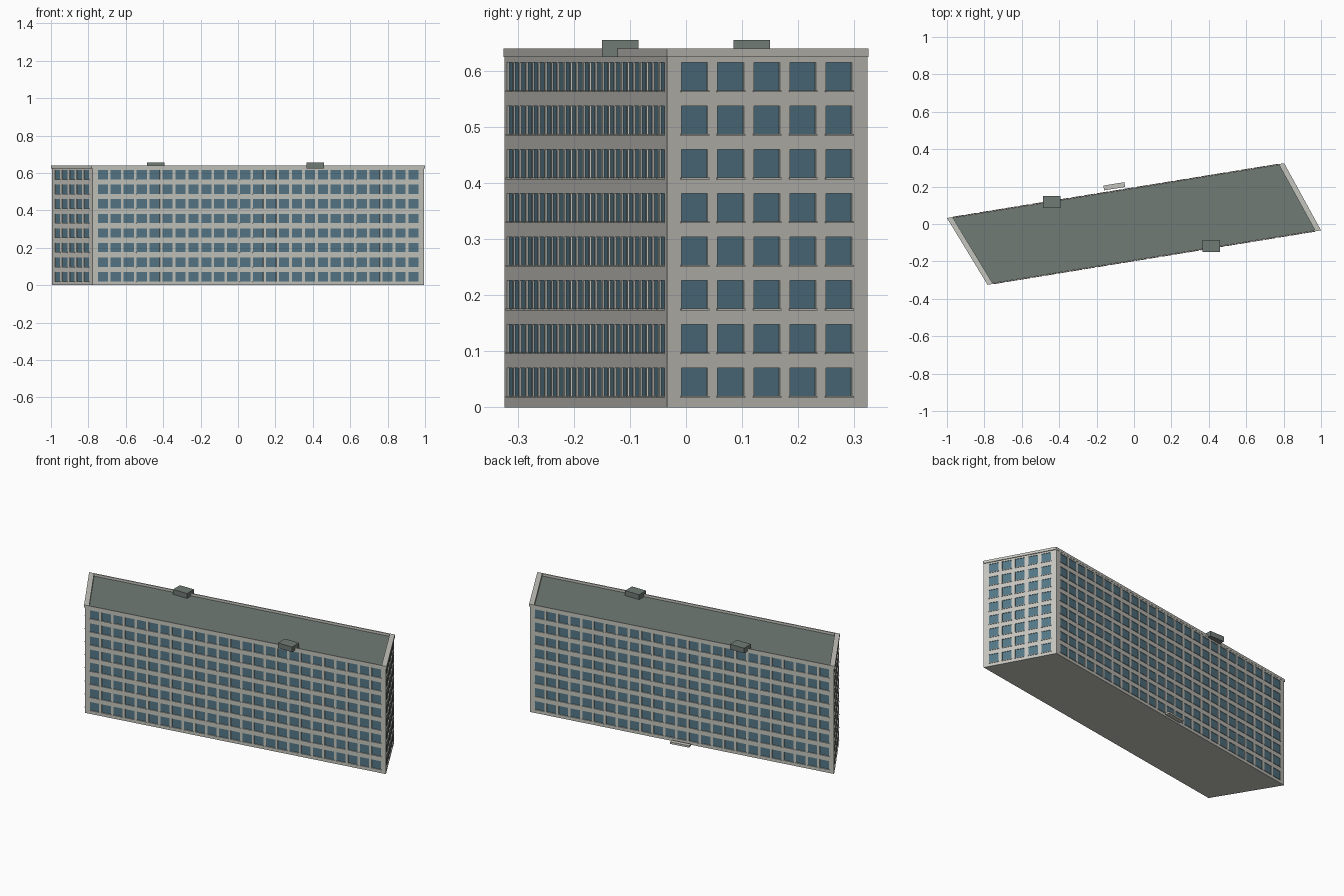
import bpy
import bmesh
from mathutils import Vector

cube = bpy.data.objects.get("Cube")
if cube:
    bpy.data.objects.remove(cube, do_unlink=True)


def material(name, rgb):
    m = bpy.data.materials.new(name)
    m.use_nodes = True
    m.diffuse_color = (*rgb, 1)
    m.node_tree.nodes["Principled BSDF"].inputs["Base Color"].default_value = (*rgb, 1)
    return m


WALL = material("pale concrete", (0.56, 0.555, 0.51))
GLASS = material("blue glass", (0.09, 0.185, 0.24))
ROOF = material("dark grey roofing", (0.165, 0.198, 0.183))

# Slanted footprint, counter-clockwise from the left corner
CORNERS = [Vector(c) for c in ((-1, .032, 0), (-.783, -.325, 0), (1, -.034, 0), (.803, .325, 0))]
EAVES, TOP = .625, .64
FLOORS, FLOOR_STEP, WINDOW_BASE, WINDOW_HEIGHT = 8, .0778, .0205, .05
UP = Vector((0, 0, 1))


def ring(scale, z):
    return [c * scale + UP * z for c in CORNERS]


def make_object(name, bm, *mats):
    mesh = bpy.data.meshes.new(name)
    bm.to_mesh(mesh)
    bm.free()
    for m in mats:
        mesh.materials.append(m)
    ob = bpy.data.objects.new(name, mesh)
    bpy.context.collection.objects.link(ob)
    return ob


def add_box(bm, origin, along, out, up):
    """Box spanned by three edge vectors from one corner."""
    low = [bm.verts.new(p) for p in (origin, origin + along, origin + along + out, origin + out)]
    high = [bm.verts.new(v.co + up) for v in low]
    faces = [bm.faces.new(low), bm.faces.new(high)]
    for i in range(4):
        j = (i + 1) % 4
        faces.append(bm.faces.new((low[i], low[j], high[j], high[i])))
    bmesh.ops.recalc_face_normals(bm, faces=faces)


def cuts(start, step, width, count, end):
    """Grid lines where every odd cell is an opening."""
    lines = [0]
    for i in range(count):
        lines += [start + i * step, start + i * step + width]
    return lines + [end]


# Walls with recessed windows and a sill under each window
walls, sills = bmesh.new(), bmesh.new()
base = ring(.995, 0)
windows = []
rows = cuts(WINDOW_BASE, FLOOR_STEP, WINDOW_HEIGHT, FLOORS, EAVES)
for side in range(4):
    a, b = base[side], base[(side + 1) % 4]
    run = b - a
    along = run.normalized()
    out = along.cross(UP)
    if side % 2:
        cols = cuts(.0165, .039, .031, 25, 1)
    else:
        cols = cuts(.073, .18, .13, 5, 1)
    grid = [[walls.verts.new(a + run * u + UP * z) for u in cols] for z in rows]
    for r in range(len(rows) - 1):
        for c in range(len(cols) - 1):
            f = walls.faces.new((grid[r][c], grid[r][c + 1], grid[r + 1][c + 1], grid[r + 1][c]))
            if r % 2 and c % 2:
                windows.append(f)
                start = grid[r][c].co - along * .002 - UP * .003
                width = run.length * (cols[c + 1] - cols[c]) + .004
                add_box(sills, start, along * width, out * .003, UP * .003)
walls.faces.new([walls.verts.new(p) for p in reversed(base)])
walls.normal_update()
bmesh.ops.inset_individual(walls, faces=windows, thickness=0, depth=-.003)
for f in windows:
    f.material_index = 1
make_object("walls", walls, WALL, GLASS)
make_object("window_sills", sills, WALL)

# Parapet: a rim with outer, top, inner and under faces
bm = bmesh.new()
loops = [[bm.verts.new(p) for p in ring(s, z)]
         for s, z in ((1, EAVES), (1, TOP), (.967, TOP), (.967, EAVES))]
for k in range(4):
    p, q = loops[k], loops[(k + 1) % 4]
    for i in range(4):
        j = (i + 1) % 4
        bm.faces.new((p[i], p[j], q[j], q[i]))
bmesh.ops.recalc_face_normals(bm, faces=bm.faces)
make_object("parapet", bm, WALL)

# Flat roof inside the parapet
bm = bmesh.new()
bm.faces.new([bm.verts.new(p) for p in ring(.97, EAVES + .001)])
make_object("roof", bm, ROOF)

# Rooftop housings straddling the long edges
for name, x, y in (("front_roof_housing", .413, -.117), ("back_roof_housing", -.44, .117)):
    bm = bmesh.new()
    add_box(bm, Vector((x - .046, y - .0325, EAVES)),
            Vector((.092, 0, 0)), Vector((0, .065, 0)), UP * .03)
    make_object(name, bm, ROOF)

# Entrance step behind the back wall
bm = bmesh.new()
along = (CORNERS[2] - CORNERS[3]).normalized()
along = (CORNERS[0] - CORNERS[3]).normalized()
out = along.cross(UP)
middle = base[3].lerp(base[0], .502)
add_box(bm, middle - along * .057 + out * .012, along * .114, out * .026, UP * .011)
make_object("entrance_step", bm, WALL)
